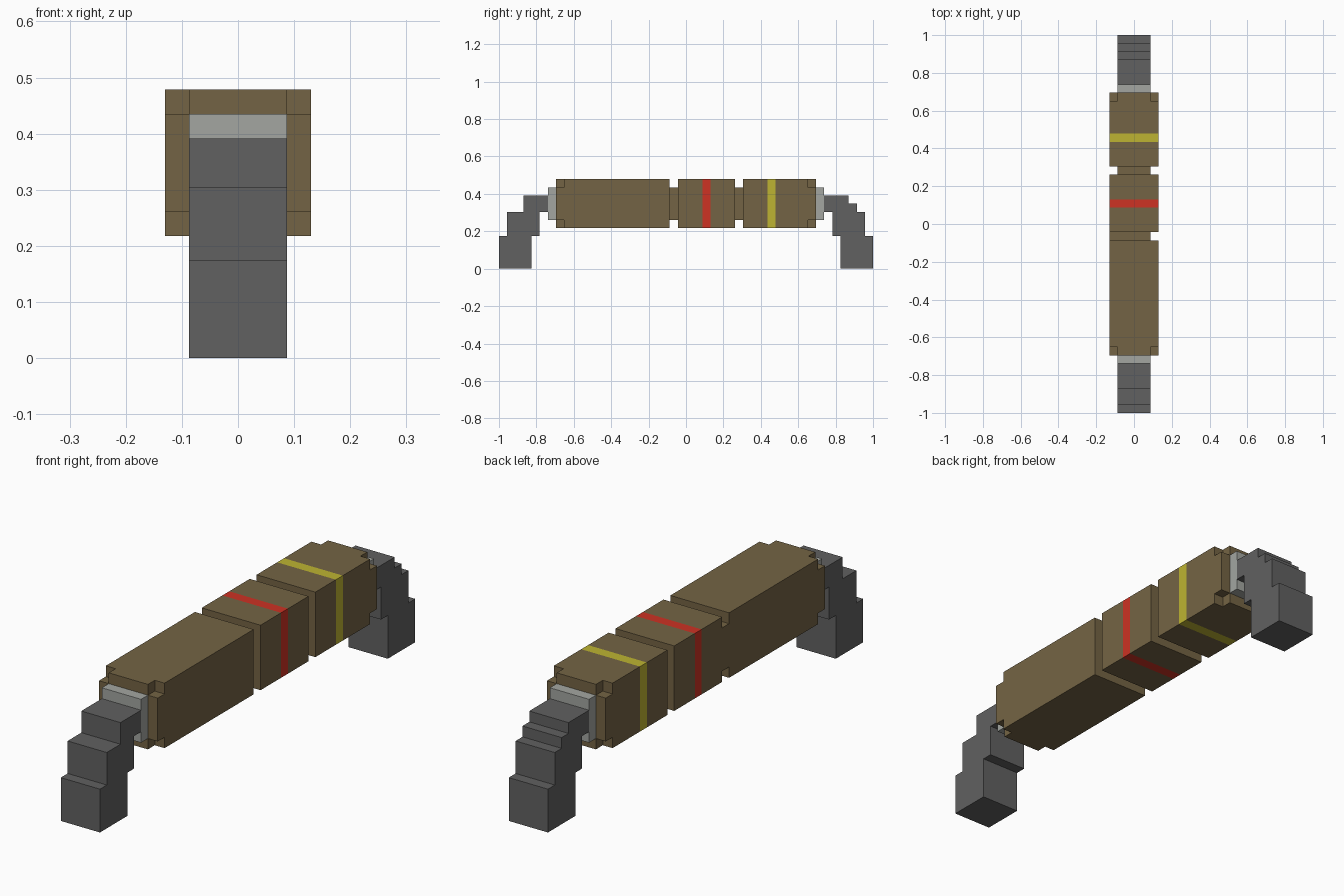
import bpy, bmesh, math
from mathutils import Vector

if "Cube" in bpy.data.objects:
    bpy.data.objects.remove(bpy.data.objects["Cube"])

U = 2 / 46  # size of one cube cell


def material(name, rgb):
    m = bpy.data.materials.new(name)
    m.diffuse_color = (*rgb, 1)
    m.use_nodes = True
    m.node_tree.nodes["Principled BSDF"].inputs["Base Color"].default_value = m.diffuse_color
    return m


BROWN = material("brown", (0.175, 0.127, 0.058))
RED = material("red", (0.61, 0.032, 0.017))
YELLOW = material("yellow", (0.515, 0.456, 0.032))
GREY = material("dark grey", (0.119, 0.119, 0.119))
PALE = material("pale grey", (0.366, 0.381, 0.356))


def block_part(name, boxes, mats, pick=lambda y: 0):
    """Union of cell-aligned boxes (x0,x1,y0,y1,z0,z1); pick maps face y to material."""
    cells = {(x, y, z) for b in boxes
             for x in range(b[0], b[1]) for y in range(b[2], b[3]) for z in range(b[4], b[5])}
    bm = bmesh.new()
    for c in cells:
        for axis in range(3):
            for s in (-1, 1):
                n = list(c)
                n[axis] += s
                if tuple(n) in cells:
                    continue
                a, b = (axis + 1) % 3, (axis + 2) % 3
                quad = []
                for da, db in ((0, 0), (1, 0), (1, 1), (0, 1))[::s]:
                    p = Vector(c)
                    p[axis] += s > 0
                    p[a] += da
                    p[b] += db
                    quad.append(bm.verts.new(p * U))
                bm.faces.new(quad).material_index = pick(c[1])
    bmesh.ops.remove_doubles(bm, verts=bm.verts, dist=U / 100)
    bmesh.ops.dissolve_limit(bm, angle_limit=math.radians(1), verts=bm.verts,
                             edges=bm.edges, delimit={'MATERIAL'})
    me = bpy.data.meshes.new(name)
    bm.to_mesh(me)
    bm.free()
    for m in mats:
        me.materials.append(m)
    ob = bpy.data.objects.new(name, me)
    bpy.context.collection.objects.link(ob)
    return ob


# Body: thinner core, three full-width sections, notched end corners
body = [(-2, 2, -16, 16, 6, 10)]
body += [(-3, 3, y0, y1, 5, 11) for y0, y1 in ((-15, -2), (-1, 6), (7, 15))]
for y in (-16, 15):
    body += [(-3, 3, y, y + 1, 6, 10), (-2, 2, y, y + 1, 5, 11)]
# Bridge over the left side of the first groove
body.append((-3, -2, -2, -1, 6, 10))
block_part("body", body, [BROWN, RED, YELLOW], lambda y: {2: 1, 10: 2}.get(y, 0))

# Wire leads with pale end collars; the back one has an extra step
lead = [(-2, 2, 19, 23, 0, 4), (-2, 2, 18, 22, 4, 7), (-2, 2, 17, 20, 7, 9)]
for side, s, extra in (("front", -1, []), ("back", 1, [(-2, 2, 20, 21, 7, 8)])):
    def flip(boxes):
        return [(b[0], b[1], *sorted((s * b[2], s * b[3])), b[4], b[5]) for b in boxes]
    block_part(side + "_lead", flip(lead + extra), [GREY])
    block_part(side + "_collar", flip([(-2, 2, 16, 17, 6, 10)]), [PALE])
